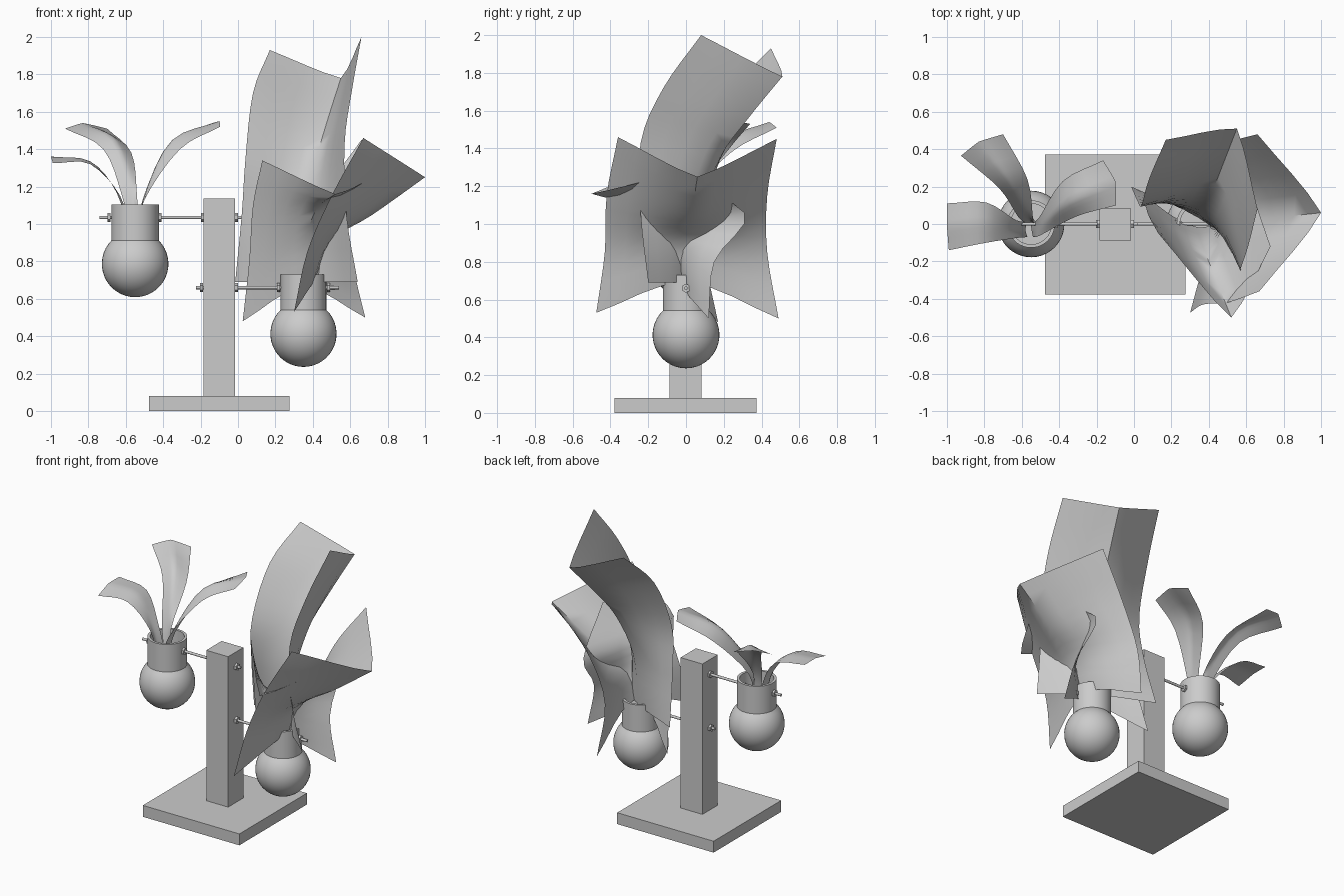
import bpy, bmesh, math
from mathutils import Vector

if "Cube" in bpy.data.objects:
    bpy.data.objects.remove(bpy.data.objects["Cube"])


def finish(name, bm, smooth=None):
    me = bpy.data.meshes.new(name)
    bmesh.ops.recalc_face_normals(bm, faces=bm.faces)
    bm.to_mesh(me)
    bm.free()
    ob = bpy.data.objects.new(name, me)
    bpy.context.collection.objects.link(ob)
    if smooth:
        bpy.ops.object.select_all(action='DESELECT')
        bpy.context.view_layer.objects.active = ob
        ob.select_set(True)
        bpy.ops.object.shade_smooth_by_angle(angle=math.radians(smooth))
    return ob


def box(name, lo, hi):
    bm = bmesh.new()
    bmesh.ops.create_cube(bm, size=1)
    for v in bm.verts:
        v.co = Vector([lo[i] + (v.co[i] + .5) * (hi[i] - lo[i]) for i in range(3)])
    finish(name, bm)


def rod(name, x0, x1, z, r, n=16):
    bm = bmesh.new()
    bmesh.ops.create_cone(bm, cap_ends=True, segments=n, radius1=r, radius2=r, depth=x1 - x0)
    for v in bm.verts:
        v.co = Vector(((x0 + x1) / 2 + v.co.z, v.co.x, z + v.co.y))
    finish(name, bm, 40 if n > 6 else None)


def vase(name, x, zc, r, rn, top):
    # sphere body with an open neck, turned as one profile
    a0 = math.asin(rn / r)
    prof = [(r * math.sin(a), zc - r * math.cos(a))
            for a in [i / 16 * (math.pi - a0) for i in range(17)]]
    prof += [(rn, top), (rn - .018, top), (rn - .018, zc + .09), (0, zc + .09)]
    bm = bmesh.new()
    vs = [bm.verts.new((x + p, 0, z)) for p, z in prof]
    es = [bm.edges.new(p) for p in zip(vs, vs[1:])]
    bmesh.ops.spin(bm, geom=vs + es, cent=(x, 0, 0), axis=(0, 0, 1),
                   angle=2 * math.pi, steps=40)
    bmesh.ops.remove_doubles(bm, verts=bm.verts, dist=1e-4)
    finish(name, bm, 35)


def curve(pts, n, round_=1.0):
    # path through the points, from straight (0) to smooth (1)
    p = [Vector(q) for q in pts]
    p = [2 * p[0] - p[1]] + p + [2 * p[-1] - p[-2]]
    out = []
    for i in range(1, len(p) - 2):
        a, b, c, d = p[i - 1:i + 3]
        for k in range(n):
            t = k / n
            s = .5 * (2 * b + (c - a) * t + (2 * a - 5 * b + 4 * c - d) * t * t
                      + (3 * b - a - 3 * c + d) * t ** 3)
            out.append(b.lerp(c, t).lerp(s, round_))
    return out + [p[-2]]


def leaf(name, left, mid, right, n=4):
    edges = [curve(e, n) for e in (left, mid, right)]
    last = len(edges[0]) - 1
    rows = [curve(r, 4, 1 - .7 * i / last) for i, r in enumerate(zip(*edges))]
    bm = bmesh.new()
    g = [[bm.verts.new(c) for c in r] for r in rows]
    for a, b in zip(g, g[1:]):
        for j in range(len(a) - 1):
            bm.faces.new((a[j], a[j + 1], b[j + 1], b[j]))
    finish(name, bm, 60)


# stand
box("base", (-.475, -.378, 0), (.275, .372, .08))
box("post", (-.185, -.088, .08), (-.015, .082, 1.137))

# vases
vase("upper_vase", -.55, .787, .178, .127, 1.105)
vase("lower_vase", .35, .413, .177, .122, .73)

# support rods and their nuts
rod("upper_rod", -.74, .02, 1.035, .009)
rod("lower_rod", -.225, .54, .66, .009)
for i, (x, z) in enumerate([(-.69, 1.035), (-.19, 1.035), (-.007, 1.035),
                            (-.195, .66), (-.007, .66), (.485, .66), (-.418, 1.035), (.217, .66)]):
    rod(f"nut_{i}", x - .008, x + .008, z, .024, 6)

# small leaves in the upper vase
leaf("small_leaf_left",
     [(-.57, .02, .93), (-.63, .02, 1.15), (-.79, .115, 1.32), (-1.0, .11, 1.36)],
     [(-.58, -.03, .93), (-.65, -.03, 1.17), (-.79, .01, 1.335), (-1.0, -.01, 1.36)],
     [(-.57, -.07, .93), (-.63, -.075, 1.15), (-.79, -.10, 1.32), (-.99, -.14, 1.325)])
leaf("small_leaf_back",
     [(-.57, .0, .93), (-.62, .04, 1.15), (-.72, .19, 1.40), (-.925, .365, 1.51)],
     [(-.55, .01, .93), (-.57, .05, 1.18), (-.66, .23, 1.45), (-.83, .44, 1.54)],
     [(-.53, .0, .93), (-.54, .03, 1.15), (-.57, .24, 1.38), (-.70, .48, 1.51)])
leaf("small_leaf_right",
     [(-.54, .03, .93), (-.51, .03, 1.13), (-.38, .23, 1.40), (-.165, .34, 1.53)],
     [(-.55, -.01, .93), (-.49, .0, 1.18), (-.35, .12, 1.45), (-.10, .23, 1.55)],
     [(-.54, -.07, .93), (-.50, -.06, 1.13), (-.31, .04, 1.40), (-.095, .10, 1.52)])

# large leaves in the lower vase
leaf("tall_leaf",
     [(-.015, .2, .69), (.02, .12, 1.05), (.04, .1, 1.35), (.08, .24, 1.7), (.17, .45, 1.93)],
     [(.35, .03, .69), (.36, .07, 1.05), (.42, .18, 1.35), (.48, .33, 1.56), (.55, .51, 1.78)],
     [(.64, -.2, .69), (.58, -.24, 1.05), (.57, -.24, 1.43), (.61, -.12, 1.72), (.66, .08, 2.0)])
leaf("right_leaf",
     [(.3, -.475, .53), (.37, -.43, .85), (.5, -.42, 1.15), (.67, -.36, 1.46)],
     [(.41, .0, .69), (.50, .0, .91), (.72, .03, 1.05), (1.0, .06, 1.25)],
     [(.35, .49, .5), (.33, .43, .85), (.45, .43, 1.15), (.66, .48, 1.45)])
leaf("front_leaf",
     [(.025, .17, .48), (.06, .1, .8), (.08, .04, 1.1), (.13, -.05, 1.34)],
     [(.35, -.02, .66), (.36, -.10, .9), (.42, -.25, 1.08), (.52, -.5, 1.16)],
     [(.68, .12, .5), (.61, .15, .8), (.58, .31, 1.06), (.73, -.12, 1.25)])
